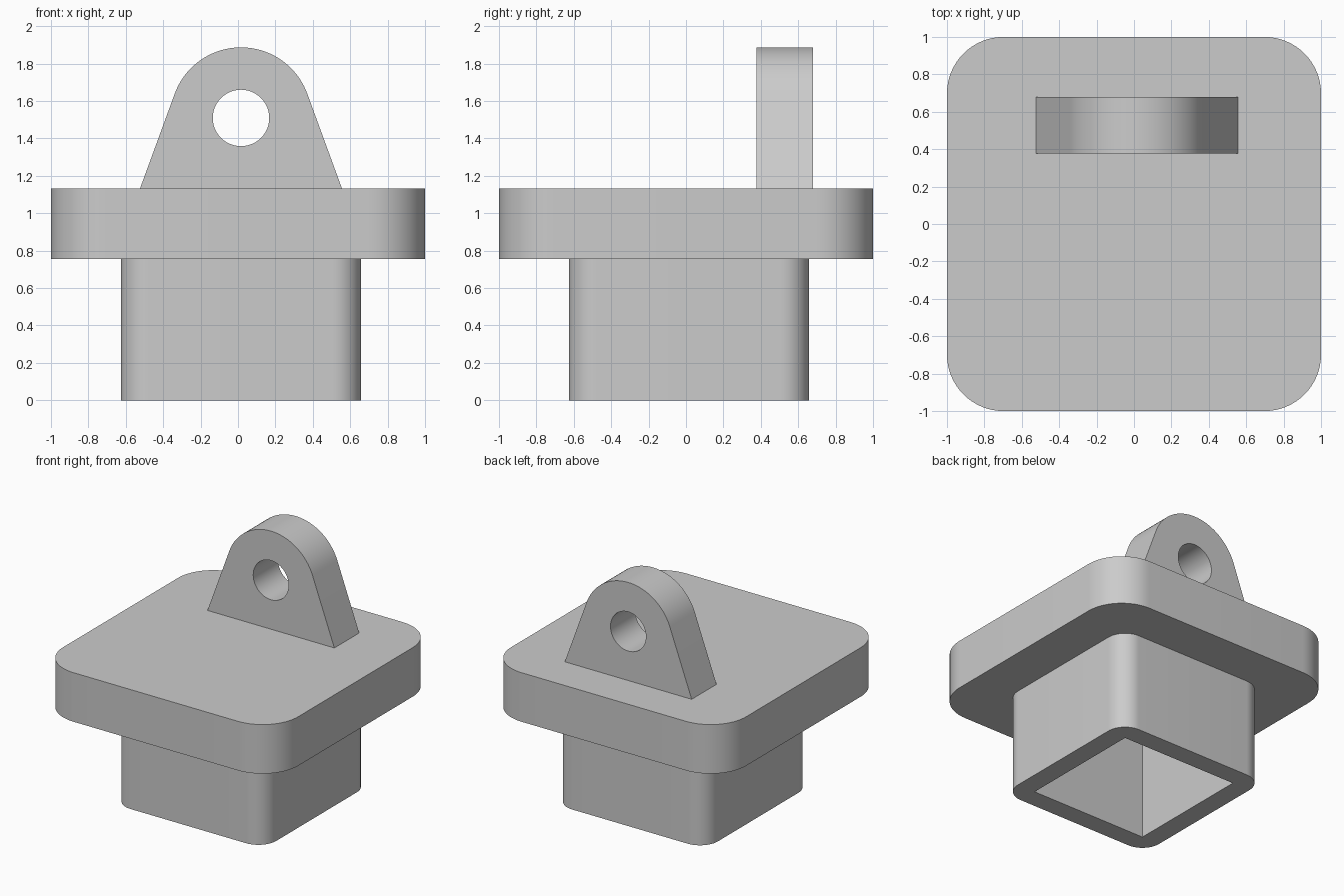
import bpy
import bmesh
from math import atan2, acos, cos, sin, hypot, pi, radians
from mathutils import Matrix

if "Cube" in bpy.data.objects:
    bpy.data.objects.remove(bpy.data.objects["Cube"], do_unlink=True)

grey = bpy.data.materials.new("plain grey")
grey.use_nodes = True
COLOUR = (0.6, 0.6, 0.6, 1)
grey.diffuse_color = COLOUR
grey.node_tree.nodes["Principled BSDF"].inputs["Base Color"].default_value = COLOUR

MM = 2 / 53          # one design unit
SHIFT = 0.016        # plug and lug sit slightly off the plate centre


def arc(cx, cy, r, start, end, steps):
    return [(cx + r * cos(start + (end - start) * i / steps),
             cy + r * sin(start + (end - start) * i / steps))
            for i in range(steps + 1)]


def rounded_square(half, r):
    c = half - r
    points = []
    for k, (sx, sy) in enumerate([(1, 1), (-1, 1), (-1, -1), (1, -1)]):
        points += arc(sx * c, sy * c, r, k * pi / 2, (k + 1) * pi / 2, 16)
    return points


def prism(name, loops, depth, matrix):
    """Fill the outline (inner loops become holes), extrude it and place it."""
    bm = bmesh.new()
    edges = []
    for loop in loops:
        verts = [bm.verts.new((x, y, 0)) for x, y in loop]
        edges += [bm.edges.new((verts[i - 1], verts[i])) for i in range(len(verts))]
    if len(loops) == 1:
        base = [bm.faces.new(verts)]
    else:
        filled = bmesh.ops.triangle_fill(bm, edges=edges, use_beauty=True)
        base = [g for g in filled["geom"] if isinstance(g, bmesh.types.BMFace)]
    result = bmesh.ops.extrude_face_region(bm, geom=base, use_keep_orig=True)
    top = [g for g in result["geom"] if isinstance(g, bmesh.types.BMVert)]
    bmesh.ops.translate(bm, verts=top, vec=(0, 0, depth))
    bmesh.ops.recalc_face_normals(bm, faces=bm.faces)
    bm.transform(matrix)
    mesh = bpy.data.meshes.new(name)
    bm.to_mesh(mesh)
    bm.free()
    mesh.materials.append(grey)
    obj = bpy.data.objects.new(name, mesh)
    bpy.context.collection.objects.link(obj)
    bpy.ops.object.select_all(action="DESELECT")
    obj.select_set(True)
    bpy.context.view_layer.objects.active = obj
    bpy.ops.object.shade_smooth_by_angle(angle=radians(30))
    return obj


# Hollow square plug, round outside and sharp inside
inner = 13 * MM
cavity = [(inner, inner), (-inner, inner), (-inner, -inner), (inner, -inner)]
prism("hollow_plug", [rounded_square(17 * MM, 4 * MM), cavity], 20 * MM,
      Matrix.Translation((SHIFT, SHIFT, 0)))

# Wide plate that closes the plug
prism("cap_plate", [rounded_square(1, 8 * MM)], 10 * MM,
      Matrix.Translation((0, 0, 20 * MM)))

# Tapered lug: straight flanks tangent to a round top, with a pin hole
radius, foot_x, foot_y = 10 * MM, 0.54, -10 * MM
tangent = atan2(foot_y, foot_x) + acos(radius / hypot(foot_x, foot_y))
outline = [(-foot_x, foot_y), (foot_x, foot_y)]
outline += arc(0, 0, radius, tangent, pi - tangent, 40)
pin_hole = arc(0, 0, 4 * MM, 0, 2 * pi, 48)[:-1]
prism("lug", [outline, pin_hole], 8 * MM,
      Matrix.Translation((SHIFT, 18 * MM, 40 * MM)) @ Matrix.Rotation(pi / 2, 4, "X"))
